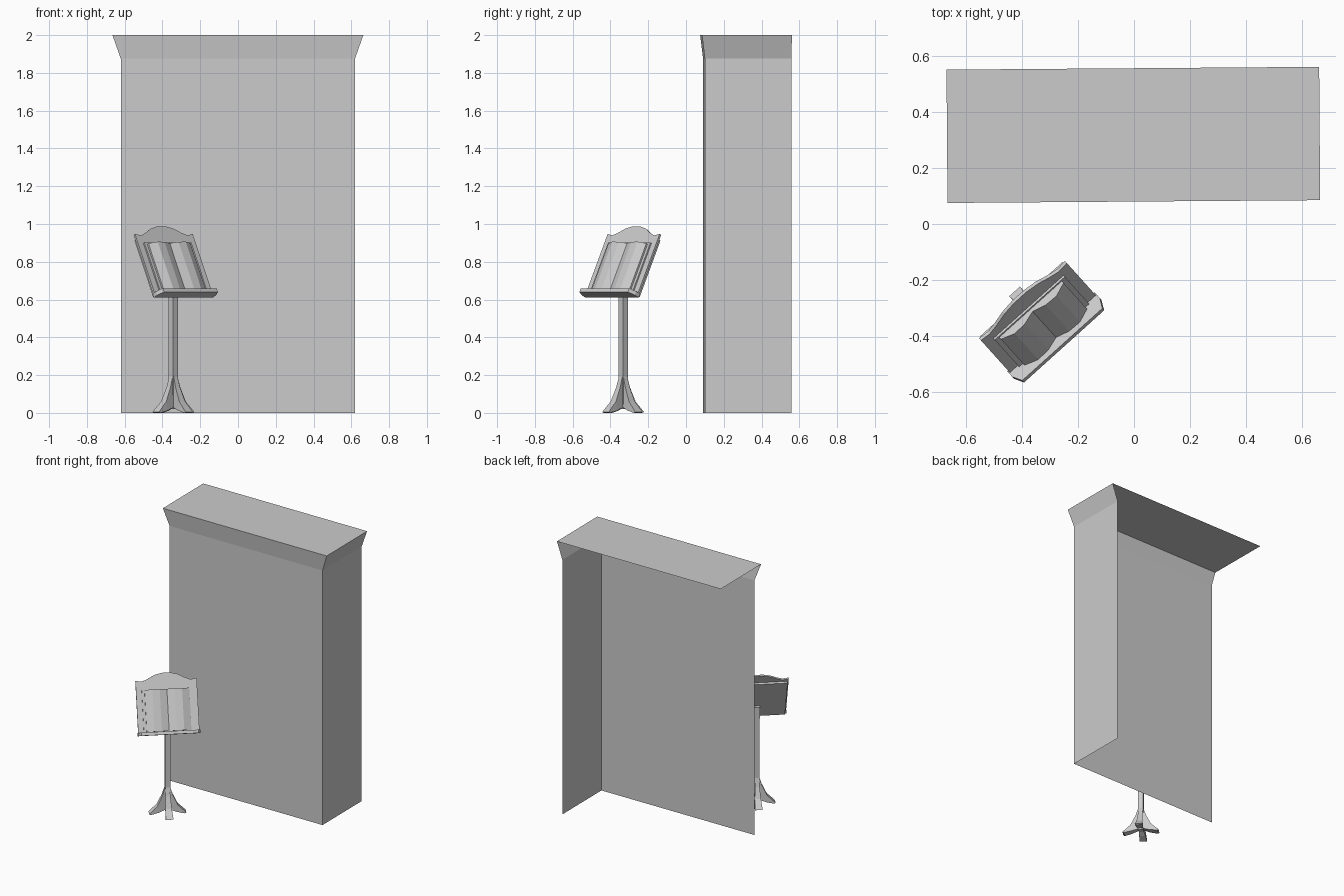
import bpy
import math
from mathutils import Matrix, Vector

cube = bpy.data.objects.get("Cube")
if cube:
    bpy.data.objects.remove(cube, do_unlink=True)

grey = bpy.data.materials.new("light_grey")
grey.use_nodes = True
GREY = (0.6, 0.6, 0.6, 1)
grey.diffuse_color = GREY
grey.node_tree.nodes["Principled BSDF"].inputs["Base Color"].default_value = GREY


def add(name, verts, faces, frame):
    mesh = bpy.data.meshes.new(name)
    mesh.from_pydata([frame @ Vector(v) for v in verts], [], faces)
    mesh.materials.append(grey)
    ob = bpy.data.objects.new(name, mesh)
    bpy.context.collection.objects.link(ob)
    return ob


def loft(name, sections, frame):
    """Closed solid through equal-length, counter-clockwise sections."""
    n = len(sections[0])
    verts = [p for s in sections for p in s]
    faces = [tuple(reversed(range(n))), tuple(range(len(verts) - n, len(verts)))]
    for k in range(len(sections) - 1):
        for i in range(n):
            j = (i + 1) % n
            faces.append((k * n + i, k * n + j, (k + 1) * n + j, (k + 1) * n + i))
    return add(name, verts, faces, frame)


def slab(name, outline, y_front, y_back, frame):
    """Outline in x and z, thickness along y."""
    return loft(name, [[(x, y, z) for x, z in outline] for y in (y_back, y_front)], frame)


def block(name, outline, z0, z1, frame):
    """Outline in x and y, height along z."""
    return loft(name, [[(x, y, z) for x, y in outline] for z in (z0, z1)], frame)


def rect(hx, a, b):
    return [(-hx, a), (hx, a), (hx, b), (-hx, b)]


# Tall case: thin shell, open at the back, the bottom and the right side
turn = Matrix.Rotation(math.radians(0.43), 4, 'Z')
BACK = 0.555
case = []
for hx, front, z in ((0.62, 0.095, 0), (0.62, 0.095, 1.875), (0.664, 0.08, 2)):
    case += [(-hx, front, z), (hx, front, z), (hx, BACK, z)]
case.append((-0.664, BACK, 2))
add("tall_case", case,
    [(0, 1, 4, 3), (1, 2, 5, 4), (3, 4, 7, 6), (4, 5, 8, 7), (6, 7, 8, 9)], turn)

# Reading stand: post and bracket
stand = Matrix.Translation((-0.342, -0.333, 0)) @ Matrix.Rotation(math.radians(42), 4, 'Z')
block("stand_post", rect(0.0175, -0.0175, 0.0175), 0.02, 0.66, stand)
block("post_bracket", rect(0.022, -0.03, 0.0175), 0.63, 0.71, stand)

# Four flared feet
for i, label in enumerate(("left", "back", "right", "front")):
    frame = stand @ Matrix.Rotation(i * math.pi / 2, 4, 'Z')
    foot = []
    for low, r, z, w in ((0.04, 0.015, 0.2, 0.013), (0.025, 0.035, 0.135, 0.016),
                         (0.012, 0.07, 0.06, 0.021), (0, 0.125, 0.005, 0.026)):
        foot.append([(r, -w, z), (r - 0.01, -w, low), (r - 0.01, w, low), (r, w, z)])
    for s in foot:
        s.reverse()
    loft(label + "_foot", foot, frame)

# Tilted board with a wavy crest
desk = stand @ Matrix.Translation((0, -0.078, 0.61)) @ Matrix.Rotation(math.radians(-26.3), 4, 'X')
crest = [(0.206, 0.37), (0.165, 0.362), (0.125, 0.378), (0.08, 0.402), (0.03, 0.415)]
slab("desk_board", [(-0.206, 0), (0.206, 0)] + crest + [(-x, z) for x, z in reversed(crest)],
     -0.012, 0, desk)
slab("board_backing", rect(0.198, 0.01, 0.345), 0, 0.015, desk)

# Book ledge with cut front corners
block("book_ledge", [(-0.21, 0), (-0.21, -0.03), (-0.192, -0.068),
                     (0.192, -0.068), (0.21, -0.03), (0.21, 0)], 0, 0.022, desk)

# Open book: cover and two bulging page blocks
slab("book_cover", rect(0.168, 0.022, 0.315), -0.02, -0.012, desk)
half = [(0.15, 0.03), (0.1, 0.05), (0.05, 0.048)]
pages = [(-0.15, -0.02)] + [(-x, -n) for x, n in half] + [(0, -0.032)]
pages += [(x, -n) for x, n in reversed(half)] + [(0.15, -0.02)]
block("book_pages", pages, 0.024, 0.306, desk)
